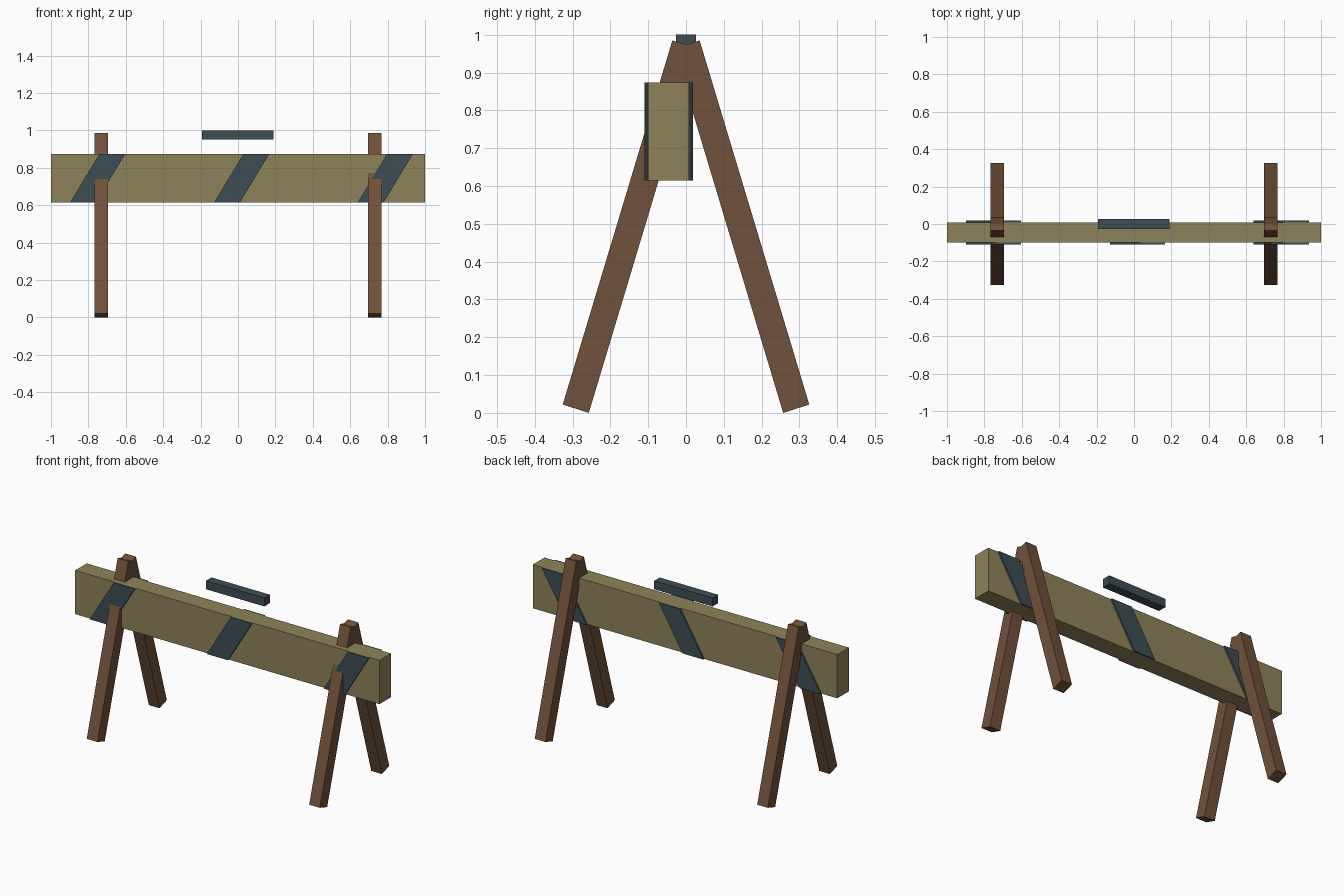
import bpy
import bmesh
from mathutils import Vector

if "Cube" in bpy.data.objects:
    bpy.data.objects.remove(bpy.data.objects["Cube"])


def material(name, rgb):
    m = bpy.data.materials.new(name)
    m.diffuse_color = (*rgb, 1.0)
    m.use_nodes = True
    m.node_tree.nodes["Principled BSDF"].inputs["Base Color"].default_value = m.diffuse_color
    return m


TAN = material("tan_wood", (0.275, 0.226, 0.103))
BROWN = material("brown_wood", (0.165, 0.083, 0.044))
SLATE = material("slate_paint", (0.047, 0.076, 0.090))


def prism(name, outline, sweep, mat):
    """Extrude a flat outline of 3D points along a sweep vector."""
    bm = bmesh.new()
    face = bm.faces.new([bm.verts.new(p) for p in outline])
    ext = bmesh.ops.extrude_face_region(bm, geom=[face])
    verts = [v for v in ext["geom"] if isinstance(v, bmesh.types.BMVert)]
    bmesh.ops.translate(bm, verts=verts, vec=Vector(sweep))
    bmesh.ops.recalc_face_normals(bm, faces=bm.faces)
    mesh = bpy.data.meshes.new(name)
    bm.to_mesh(mesh)
    bm.free()
    mesh.materials.append(mat)
    obj = bpy.data.objects.new(name, mesh)
    bpy.context.collection.objects.link(obj)
    return obj


def slab(name, x0, x1, y0, y1, z0, z1, mat):
    outline = [(x0, y0, z0), (x1, y0, z0), (x1, y0, z1), (x0, y0, z1)]
    return prism(name, outline, (0, y1 - y0, 0), mat)


# Wide cross board
FRONT, BACK, LOW, HIGH = -0.10, 0.0085, 0.614, 0.874
slab("cross_board", -1, 1, FRONT, BACK, LOW, HIGH, TAN)

# Slanted warning stripes on both faces of the board
WIDTH, SLANT, THICK = 0.138, 0.157, 0.0098
for side, y, depth in (("front", FRONT, -THICK), ("back", BACK, THICK)):
    for place, x in (("left", -0.898), ("middle", -0.128), ("right", 0.640)):
        outline = [(x, y, LOW), (x + WIDTH, y, LOW),
                   (x + WIDTH + SLANT, y, HIGH), (x + SLANT, y, HIGH)]
        prism(f"{side}_stripe_{place}", outline, (0, depth, 0), SLATE)

# Two pairs of splayed legs that cross at the top
LEG = [(0.257, 0.0), (0.326, 0.022), (0.036, 0.985), (-0.033, 0.964)]
for place, cx in (("left", -0.731), ("right", 0.731)):
    for side, s in (("front", -1), ("back", 1)):
        outline = [(cx - 0.035, s * y, z) for y, z in LEG]
        prism(f"{side}_leg_{place}", outline, (0.07, 0, 0), BROWN)

# Small bar above the board
slab("top_bar", -0.192, 0.191, -0.026, 0.026, 0.95, 1.0, SLATE)
